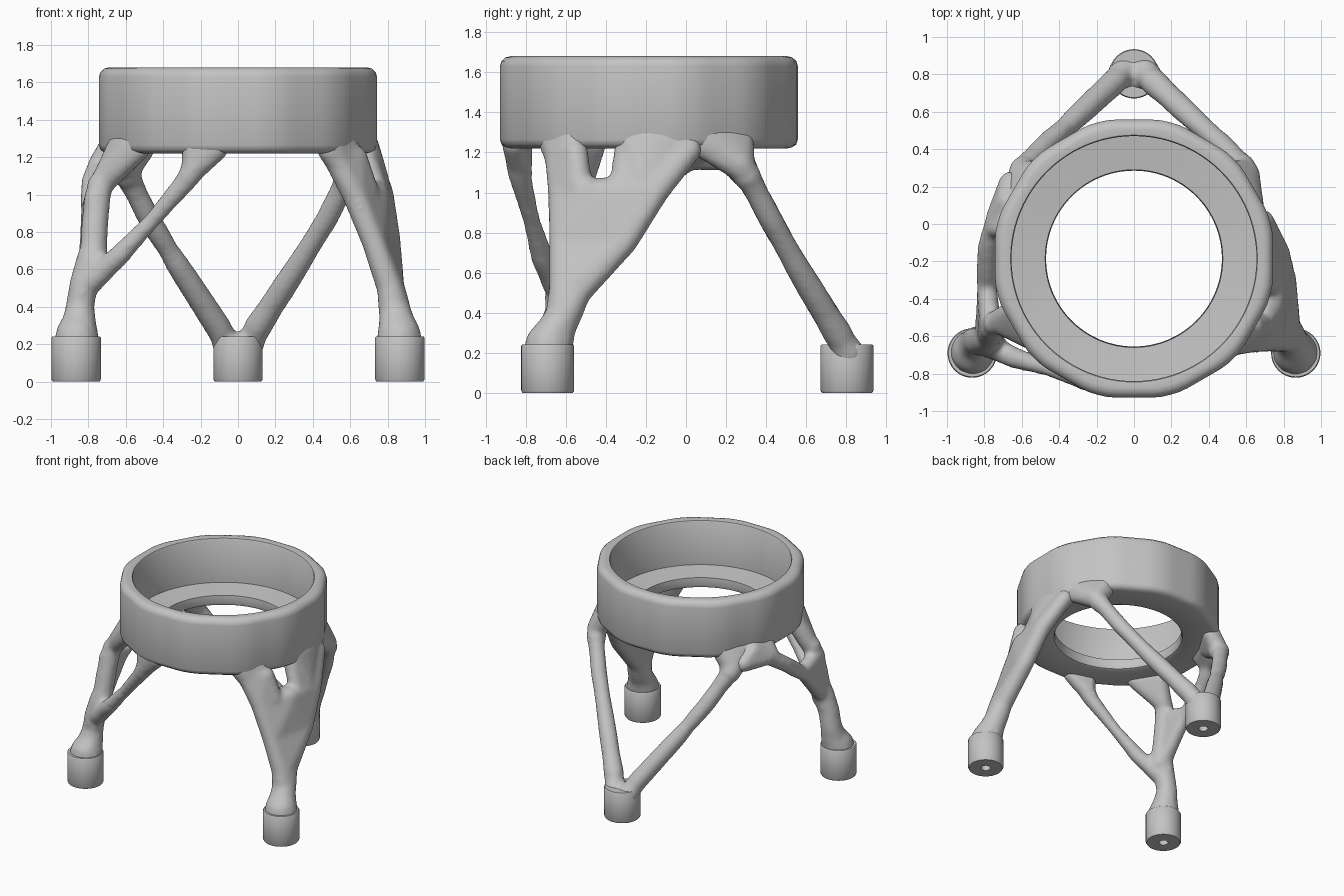
import bpy, bmesh, math, random
from mathutils import Vector

if "Cube" in bpy.data.objects:
    bpy.data.objects.remove(bpy.data.objects["Cube"])
random.seed(4)

# One plain grey for everything
grey = bpy.data.materials.new("plain grey")
grey.use_nodes = True
grey.diffuse_color = (0.55, 0.55, 0.55, 1)
grey.node_tree.nodes["Principled BSDF"].inputs["Base Color"].default_value = grey.diffuse_color

RING_Y = -0.185


def make_object(name, bm, location=(0, 0, 0)):
    mesh = bpy.data.meshes.new(name)
    bm.to_mesh(mesh)
    bm.free()
    mesh.materials.append(grey)
    mesh.shade_smooth()
    mesh.set_sharp_from_angle(angle=math.radians(40))
    obj = bpy.data.objects.new(name, mesh)
    obj.location = location
    bpy.context.collection.objects.link(obj)
    return obj


def lathe(name, profile, location, segments, shape=None, closed=False):
    """Revolve (radius, z) points; shape may adjust a radius by angle."""
    bm = bmesh.new()
    rings = []
    for i in range(segments):
        a = math.tau * i / segments
        ring = []
        for r, z in profile:
            rad = shape(r, a) if shape else r
            ring.append(bm.verts.new((rad * math.cos(a), rad * math.sin(a), z)))
        rings.append(ring)
    count = len(profile)
    for i in range(segments):
        p, q = rings[i], rings[(i + 1) % segments]
        for j in range(count if closed else count - 1):
            k = (j + 1) % count
            bm.faces.new((p[j], q[j], q[k], p[k]))
    bmesh.ops.remove_doubles(bm, verts=bm.verts, dist=0.0005)
    bmesh.ops.recalc_face_normals(bm, faces=bm.faces)
    return make_object(name, bm, location)


def soft_flats(r, a):
    """Outer wall has twelve soft flats; the bore stays round."""
    if r < 0.67:
        return r
    step = math.tau / 12
    local = (a + step / 2) % step - step / 2
    return min(r / math.cos(local), r * 1.014)


# Ring cup with an inner floor and a round opening
lathe("ring_cup", [
    (0.47, 1.25), (0.478, 1.228), (0.495, 1.22), (0.69, 1.22), (0.715, 1.226),
    (0.735, 1.24), (0.743, 1.265), (0.743, 1.63), (0.736, 1.655), (0.715, 1.674),
    (0.69, 1.68), (0.66, 1.675), (0.655, 1.668), (0.655, 1.325), (0.475, 1.305),
], (0, RING_Y, 0), 96, soft_flats, closed=True)

# Feet with a blind bolt hole underneath
feet = {"left_foot": (0.865, -0.69, 0), "right_foot": (-0.865, -0.69, 0),
        "back_foot": (0, 0.803, 0)}
for foot, place in feet.items():
    lathe(foot, [(0, 0.15), (0.035, 0.15), (0.035, 0), (0.125, 0), (0.132, 0.012),
                 (0.132, 0.235), (0.127, 0.242), (0, 0.242)], place, 40)

# Unit ball used as the brush for the grown legs
ball = bmesh.new()
bmesh.ops.create_icosphere(ball, subdivisions=2, radius=1)
BALL = [v.co.copy() for v in ball.verts]
ball.free()


def blend(bm, *spheres):
    """Add the convex hull of several (x, y, z, r) balls."""
    part = bmesh.new()
    for x, y, z, r in spheres:
        for c in BALL:
            part.verts.new(Vector((x, y, z)) + c * r)
    bmesh.ops.convex_hull(part, input=part.verts)
    bmesh.ops.delete(part, geom=[v for v in part.verts if not v.link_faces], context='VERTS')
    bmesh.ops.recalc_face_normals(part, faces=part.faces)
    temp = bpy.data.meshes.new("temp")
    part.to_mesh(temp)
    part.free()
    bm.from_mesh(temp)
    bpy.data.meshes.remove(temp)


def strut(bm, points, bumps=0):
    """Chain of balls; bumps subdivides each span with a slight wobble."""
    chain = []
    for p, q in zip(points, points[1:]):
        for i in range(bumps + 1):
            t = i / (bumps + 1)
            s = [a + (b - a) * t for a, b in zip(p, q)]
            if bumps:
                s[3] *= random.uniform(0.94, 1.14)
            chain.append(s)
    chain.append(points[-1])
    for p, q in zip(chain, chain[1:]):
        blend(bm, p, q)


def root(bm, tip, start, end):
    """Flare a branch tip along the ring wall between two angles in degrees."""
    wall = []
    for i in range(4):
        a = math.radians(start + (end - start) * i / 3)
        x, y = math.cos(a), math.sin(a)
        wall += [(0.685 * x, RING_Y + 0.685 * y, 1.24, 0.058),
                 (0.712 * x, RING_Y + 0.712 * y, 1.29, 0.035)]
    blend(bm, tip, *wall)


def grow(name, bm):
    """Fuse the hulls into one smooth organic skin."""
    obj = make_object(name, bm)
    remesh = obj.modifiers.new("fuse", 'REMESH')
    remesh.mode = 'VOXEL'
    remesh.voxel_size = 0.016
    remesh.use_smooth_shade = True
    smooth = obj.modifiers.new("soften", 'SMOOTH')
    smooth.factor = 0.5
    smooth.iterations = 10


# Left leg: a broad web with a small slot under the ring
bm = bmesh.new()
strut(bm, [(0.865, -0.69, 0.18, 0.122), (0.862, -0.685, 0.235, 0.124),
           (0.85, -0.65, 0.31, 0.1), (0.835, -0.605, 0.4, 0.085)])
low = [(0.84, -0.62, 0.36, 0.088), (0.835, -0.6, 0.4, 0.088)]
knee = [(0.815, -0.615, 0.5, 0.073), (0.82, -0.545, 0.5, 0.073)]
mid = [(0.725, -0.62, 0.75, 0.066), (0.805, -0.31, 0.75, 0.068)]
high = [(0.625, -0.62, 1.0, 0.07), (0.735, -0.42, 1.0, 0.075), (0.77, -0.15, 1.0, 0.065)]
blend(bm, *low, *knee)
blend(bm, *knee, *mid)
blend(bm, *mid, *high)
blend(bm, high[0], (0.69, -0.53, 1.02, 0.065), (0.52, -0.64, 1.2, 0.07), (0.63, -0.55, 1.2, 0.065))
blend(bm, (0.75, -0.33, 1.02, 0.055), high[2], (0.68, -0.3, 1.22, 0.06), (0.69, 0.02, 1.21, 0.06))
root(bm, (0.6, -0.6, 1.08, 0.068), -46, -32)
root(bm, (0.75, -0.22, 1.06, 0.065), -9, 18)
grow("left_leg", bm)

# Right leg: trunk that splits into front, middle and rear branches
bm = bmesh.new()
strut(bm, [(-0.865, -0.69, 0.18, 0.122), (-0.862, -0.685, 0.235, 0.122),
           (-0.85, -0.65, 0.31, 0.095), (-0.845, -0.625, 0.4, 0.08),
           (-0.825, -0.625, 0.52, 0.08), (-0.785, -0.61, 0.66, 0.08)])
strut(bm, [(-0.78, -0.65, 0.54, 0.07), (-0.64, -0.715, 0.67, 0.058), (-0.46, -0.77, 0.86, 0.047),
           (-0.28, -0.825, 1.07, 0.052), (-0.235, -0.835, 1.14, 0.065)], 1)
root(bm, (-0.24, -0.83, 1.13, 0.065), -111, -99)
strut(bm, [(-0.775, -0.62, 0.62, 0.078), (-0.765, -0.57, 0.85, 0.072),
           (-0.74, -0.53, 1.05, 0.07)], 1)
root(bm, (-0.72, -0.52, 1.07, 0.07), -157, -140)
strut(bm, [(-0.79, -0.6, 0.64, 0.068), (-0.79, -0.36, 0.9, 0.054),
           (-0.78, -0.13, 1.07, 0.054), (-0.73, 0.03, 1.18, 0.06)], 1)
blend(bm, (-0.785, -0.6, 0.66, 0.06), (-0.765, -0.56, 0.98, 0.06), (-0.785, -0.35, 0.93, 0.054))
blend(bm, (-0.74, 0.02, 1.17, 0.06), (-0.66, 0.22, 1.17, 0.065), (-0.68, 0.12, 1.25, 0.06))
root(bm, (-0.75, -0.02, 1.16, 0.055), 168, 150)
grow("right_leg", bm)

# Back leg: two mirrored slender struts rising to the ring sides
bm = bmesh.new()
blend(bm, (0, 0.82, 0.15, 0.105), (0, 0.785, 0.155, 0.105))
for side in (-1, 1):
    path = [(0.06, 0.81, 0.2, 0.075), (0.105, 0.76, 0.29, 0.068), (0.32, 0.56, 0.62, 0.058),
            (0.475, 0.42, 0.87, 0.058), (0.57, 0.32, 1.06, 0.064), (0.6, 0.27, 1.13, 0.075)]
    strut(bm, [(side * x, y, z, r) for x, y, z, r in path], 2)
    center = 90 - side * 58
    root(bm, (side * 0.6, 0.27, 1.13, 0.075), center - 11, center + 11)
grow("back_leg", bm)
